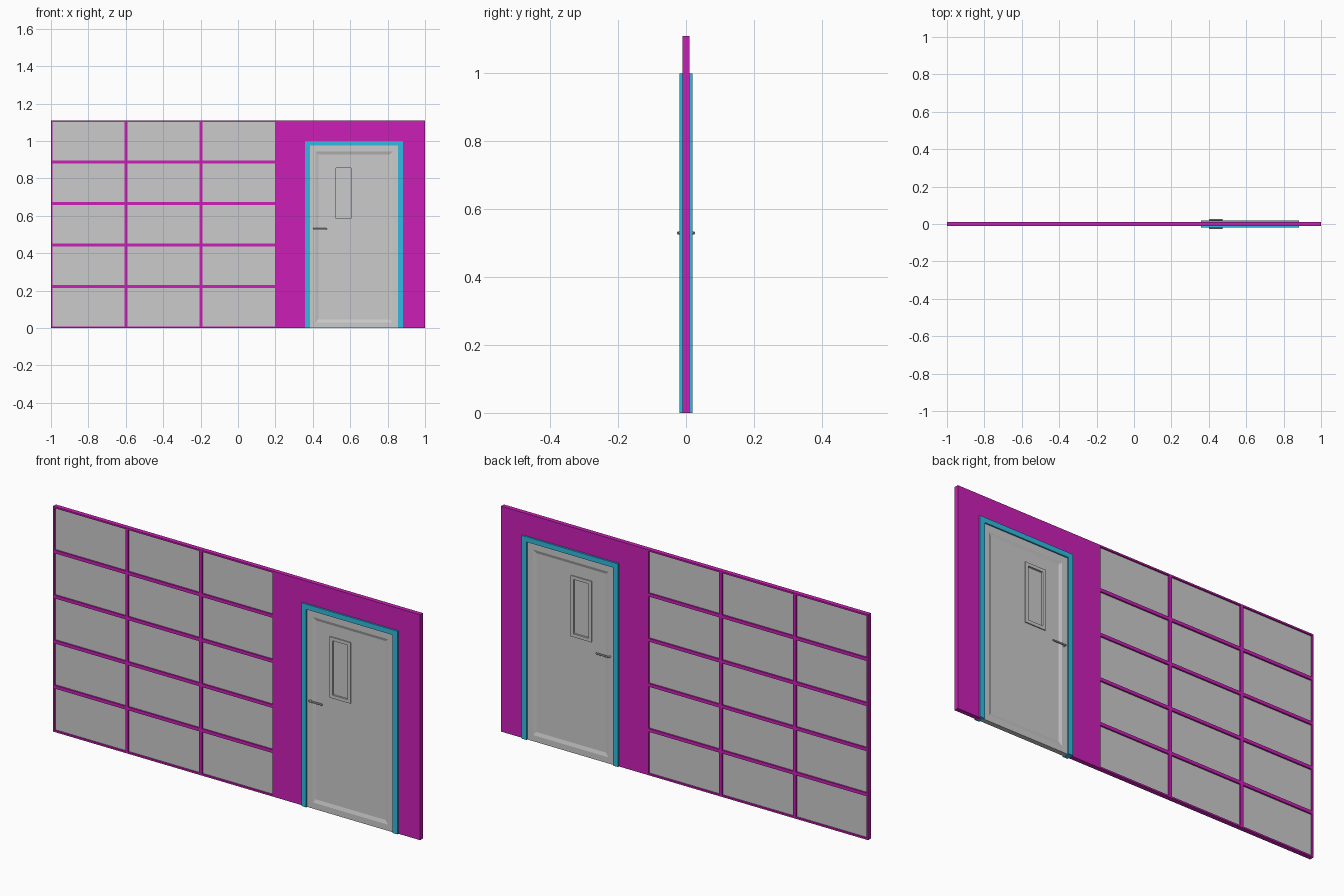
import bpy, bmesh
from math import pi
from mathutils import Matrix, Vector

if "Cube" in bpy.data.objects:
    bpy.data.objects.remove(bpy.data.objects["Cube"])


def material(name, rgb):
    m = bpy.data.materials.new(name)
    m.diffuse_color = (*rgb, 1)
    m.use_nodes = True
    m.node_tree.nodes["Principled BSDF"].inputs["Base Color"].default_value = m.diffuse_color
    return m


MAGENTA = material("magenta_paint", (0.60, 0.014, 0.47))
CYAN = material("cyan_paint", (0.03, 0.50, 0.75))


def finish(name, bm, mat=None):
    bmesh.ops.recalc_face_normals(bm, faces=bm.faces)
    me = bpy.data.meshes.new(name)
    bm.to_mesh(me)
    bm.free()
    ob = bpy.data.objects.new(name, me)
    bpy.context.collection.objects.link(ob)
    if mat:
        me.materials.append(mat)
    return ob


def plate(name, xs, zs, hole, half, mat=None):
    """Upright slab made of grid cells; hole(i, j) leaves a cell open."""
    bm = bmesh.new()
    v = [[bm.verts.new((x, -half, z)) for z in zs] for x in xs]
    for i in range(len(xs) - 1):
        for j in range(len(zs) - 1):
            if not hole(i, j):
                bm.faces.new((v[i][j], v[i + 1][j], v[i + 1][j + 1], v[i][j + 1]))
    ext = bmesh.ops.extrude_face_region(bm, geom=bm.faces[:], use_keep_orig=True)
    moved = [g for g in ext["geom"] if isinstance(g, bmesh.types.BMVert)]
    bmesh.ops.translate(bm, verts=moved, vec=(0, 2 * half, 0))
    bmesh.ops.delete(bm, geom=[p for p in bm.verts if not p.link_faces], context='VERTS')
    return finish(name, bm, mat)


def box(bm, x0, x1, y0, y1, z0, z1):
    c = Vector(((x0 + x1) / 2, (y0 + y1) / 2, (z0 + z1) / 2))
    s = Matrix.Diagonal((x1 - x0, y1 - y0, z1 - z0, 1))
    return bmesh.ops.create_cube(bm, size=1, matrix=Matrix.Translation(c) @ s)["verts"]


def mirror_y(bm):
    d = bmesh.ops.duplicate(bm, geom=bm.verts[:] + bm.edges[:] + bm.faces[:])
    for g in d["geom"]:
        if isinstance(g, bmesh.types.BMVert):
            g.co.y *= -1
    bmesh.ops.remove_doubles(bm, verts=bm.verts, dist=1e-5)


def nested(name, rings):
    """Loft through nested rectangles (x0, x1, z0, z1, depth), same on both sides."""
    bm = bmesh.new()
    loops = [[bm.verts.new((x, -y, z)) for x, z in ((a, c), (b, c), (b, d), (a, d))]
             for a, b, c, d, y in rings]
    for p, q in zip(loops, loops[1:]):
        for k in range(4):
            n = (k + 1) % 4
            bm.faces.new((p[k], p[n], q[n], q[k]))
    mirror_y(bm)
    return finish(name, bm)


TOP, HALF = 1.11, 0.011
BAR = 0.008                       # half width of glazing bars
COLS, ROWS, X_END = 3, 5, 0.205

# Magenta wall: glazing grid on the left, solid part with doorway on the right
xs, zs = [-1.0], [0.0]
step, rise = (X_END + 1) / COLS, TOP / ROWS
for i in range(COLS + 1):
    c = -1 + i * step
    xs += ([c + BAR] if i == 0 else [c - BAR] if i == COLS else [c - BAR, c + BAR])
for j in range(ROWS + 1):
    c = j * rise
    zs += ([c + BAR] if j == 0 else [c - BAR] if j == ROWS else [c - BAR, c + BAR])
zs.append(TOP)
edge = xs[-1]
plate("glazing_grid", xs, zs, lambda i, j: i % 2 == 1 and j % 2 == 1, HALF, MAGENTA)
plate("solid_wall", [edge, 0.372, 0.868, 1.0], [0, 0.987, TOP],
      lambda i, j: i == 1 and j == 0, HALF, MAGENTA)

# Glass panes set back inside the grid
bm = bmesh.new()
for i in range(COLS):
    for j in range(ROWS):
        box(bm, xs[2 * i + 1], xs[2 * i + 2], -0.003, 0.003, zs[2 * j + 1], zs[2 * j + 2])
finish("glass_panes", bm)

# Cyan door frame, standing proud of the wall
plate("door_frame", [0.358, 0.385, 0.855, 0.882], [0, 0.975, 1.0],
      lambda i, j: i == 1 and j == 0, 0.019, CYAN)

# Door leaf with a bevelled recessed panel and a window opening
leaf = (0.385, 0.855, 0.0, 0.975)
opening = (0.512, 0.616, 0.576, 0.866)
nested("door_leaf", [(*leaf, 0), (*leaf, 0.012),
                     (0.415, 0.825, 0.030, 0.943, 0.012),
                     (0.430, 0.810, 0.047, 0.928, 0.007),
                     (*opening, 0.007), (*opening, 0)])

# Window trim and glass
outer, inner = (0.507, 0.620, 0.571, 0.871), (0.523, 0.604, 0.587, 0.855)
nested("window_trim", [(*outer, 0.007), (*outer, 0.012), (*inner, 0.012), (*inner, 0.003)])
bm = bmesh.new()
box(bm, inner[0], inner[1], -0.003, 0.003, inner[2], inner[3])
finish("window_glass", bm)

# Lever handles on both faces
bm = bmesh.new()
box(bm, 0.400, 0.475, -0.026, -0.020, 0.526, 0.534)
bmesh.ops.bevel(bm, geom=bm.edges[:], offset=0.0015, segments=1, affect='EDGES')
bmesh.ops.create_cone(bm, cap_ends=True, segments=12, radius1=0.004, radius2=0.004, depth=0.012,
                      matrix=Matrix.Translation((0.405, -0.016, 0.53)) @ Matrix.Rotation(pi / 2, 4, 'X'))
mirror_y(bm)
finish("lever_handles", bm)
